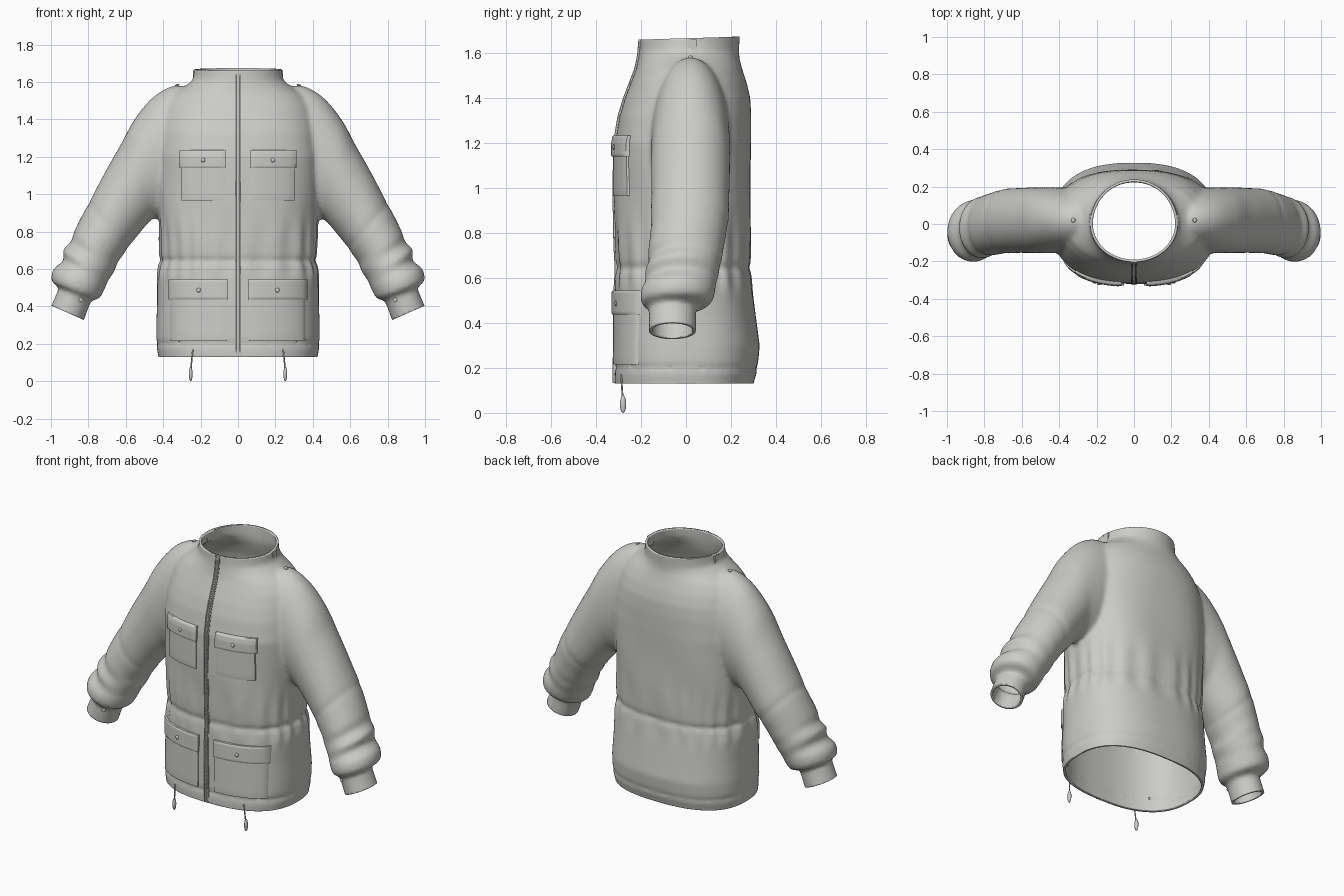
import bpy, bmesh, math
from mathutils import Vector, Matrix

cube = bpy.data.objects.get("Cube")
if cube:
    bpy.data.objects.remove(cube)

cloth = bpy.data.materials.new("grey_cloth")
cloth.use_nodes = True
GREY = (0.6, 0.6, 0.58, 1)
cloth.diffuse_color = GREY
cloth.node_tree.nodes["Principled BSDF"].inputs["Base Color"].default_value = GREY


def finish(name, bm, angle=40):
    bmesh.ops.recalc_face_normals(bm, faces=bm.faces[:])
    mesh = bpy.data.meshes.new(name)
    bm.to_mesh(mesh)
    bm.free()
    mesh.materials.append(cloth)
    ob = bpy.data.objects.new(name, mesh)
    bpy.context.collection.objects.link(ob)
    smooth(ob, angle)
    return ob


def smooth(ob, angle):
    bpy.ops.object.select_all(action='DESELECT')
    ob.select_set(True)
    bpy.context.view_layer.objects.active = ob
    bpy.ops.object.shade_smooth_by_angle(angle=math.radians(angle))


def spline(rows, t):
    """Catmull-Rom sample of a table of rows, t in row units."""
    i = max(0, min(int(t), len(rows) - 2))
    f = t - i
    a, b, c, d = (rows[max(0, min(k, len(rows) - 1))] for k in range(i - 1, i + 3))
    return [q + f * (r - p + f * (2 * p - 5 * q + 4 * r - s + f * (3 * (q - r) + s - p))) / 2
            for p, q, r, s in zip(a, b, c, d)]


def loft(bm, rings):
    loops = [[bm.verts.new(p) for p in ring] for ring in rings]
    n = len(loops[0])
    for lo, hi in zip(loops, loops[1:]):
        for i in range(n):
            bm.faces.new((lo[i], lo[(i + 1) % n], hi[(i + 1) % n], hi[i]))
    bm.faces.new(loops[0])
    bm.faces.new(loops[-1])


# Torso sections: height, half width, front depth, back depth, squareness
TORSO = [(.06, .42, .31, .29, 2.5), (.13, .425, .318, .30, 2.5), (.19, .437, .318, .318, 2.5),
         (.30, .437, .316, .328, 2.5), (.42, .432, .315, .312, 2.5), (.56, .432, .313, .294, 2.5),
         (.64, .418, .308, .284, 2.5), (.74, .42, .314, .286, 2.5), (.95, .428, .318, .288, 2.5),
         (1.2, .44, .316, .290, 2.5), (1.32, .43, .296, .290, 2.4), (1.40, .415, .272, .286, 2.3),
         (1.47, .395, .245, .270, 2.2), (1.53, .355, .222, .25, 2.1), (1.575, .285, .212, .238, 2),
         (1.61, .242, .207, .236, 2), (1.66, .234, .204, .238, 2), (1.74, .232, .204, .240, 2)]


def section(z):
    for i in range(len(TORSO) - 1):
        z0, z1 = TORSO[i][0], TORSO[i + 1][0]
        if z <= z1:
            f = (z - z0) / (z1 - z0)
            return [a + f * (b - a) for a, b in zip(TORSO[i], TORSO[i + 1])][1:]
    return TORSO[-1][1:]


def front_y(x, z):
    w, front, _, n = section(z)
    return -front * max(0, 1 - abs(x / w) ** n) ** (1 / n)


def bump(z, centre, width):
    return math.exp(-((z - centre) / width) ** 2)


def torso_ring(z):
    w, front, back, n = section(z)
    ring = []
    for i in range(160):
        a = 2 * math.pi * i / 160
        c, s = math.cos(a), math.sin(a)
        # gathers at the waist, seam grooves and soft cloth folds
        k = 1 + .014 * math.sin(21 * a + 2 * math.sin(3 * a)) * (bump(z, .60, .06) + bump(z, .74, .12))
        k -= .035 * bump(z, .645, .012) + .022 * bump(z, .20, .010)
        k += .010 * math.sin(5 * a + 9 * z) * bump(z, .95, .25)
        x = k * w * math.copysign(abs(c) ** (2 / n), c)
        y = k * (back if s > 0 else front) * math.copysign(abs(s) ** (2 / n), s)
        ring.append((x, y, z))
    return ring


# Sleeve sections: upper x, upper z, lower x, lower z, front y, back y
SLEEVE = [(.20, 1.54, .25, 1.05, -.13, .17), (.32, 1.582, .32, .93, -.15, .19),
          (.44, 1.53, .39, .875, -.155, .195), (.55, 1.405, .45, .87, -.155, .195),
          (.63, 1.26, .49, .835, -.155, .195), (.72, 1.10, .54, .775, -.155, .192),
          (.80, .95, .59, .71, -.158, .185), (.875, .80, .64, .64, -.168, .165),
          (.895, .745, .655, .60, -.165, .155), (.935, .70, .68, .56, -.182, .148),
          (.935, .645, .70, .525, -.180, .135), (.985, .60, .715, .49, -.20, .13),
          (.998, .54, .74, .445, -.198, .11), (.96, .50, .782, .43, -.168, .05),
          (.968, .475, .795, .405, -.165, .045), (.995, .41, .822, .33, -.165, .045),
          (1.025, .34, .85, .26, -.165, .045)]


def sleeve_ring(t, side):
    ux, uz, lx, lz, y0, y1 = spline(SLEEVE, t)
    ring = []
    for i in range(56):
        a = 2 * math.pi * i / 56
        c, s = math.cos(a), math.sin(a)
        k = 1 + .012 * math.sin(2 * a + 3.1 * t) * bump(t, 8, 3) - .03 * bump(t, 6, .12)
        ring.append((side * ((ux + lx) / 2 + k * c * (ux - lx) / 2),
                     (y0 + y1) / 2 + k * s * (y1 - y0) / 2,
                     (uz + lz) / 2 + k * c * (uz - lz) / 2))
    return ring


# Jacket body: torso and sleeves fused into one skin, opened and thickened
bm = bmesh.new()
loft(bm, [torso_ring(.06 + .01 * i) for i in range(169)])
steps = 6 * (len(SLEEVE) - 1)
for side in (1, -1):
    loft(bm, [sleeve_ring(i / 6, side) for i in range(steps + 1)])
body = finish("jacket_body", bm)
remesh = body.modifiers.new("fuse", 'REMESH')
remesh.mode = 'VOXEL'
remesh.voxel_size = .0125
soften = body.modifiers.new("soften", 'SMOOTH')
soften.iterations = 5
fused = bpy.data.meshes.new_from_object(body.evaluated_get(bpy.context.evaluated_depsgraph_get()))
body.modifiers.clear()
bm = bmesh.new()
bm.from_mesh(fused)


def cut(point, normal, keep):
    verts = [v for v in bm.verts if keep(v.co)]
    edges = {e for v in verts for e in v.link_edges}
    faces = {f for v in verts for f in v.link_faces}
    bmesh.ops.bisect_plane(bm, geom=list(verts) + list(edges) + list(faces), plane_co=point,
                           plane_no=normal, clear_outer=True)


cut((0, 0, .13), (0, 0, -1), lambda c: c.z < .25 and abs(c.x) < .6)
cut((0, 0, 1.667), (0, -.03, 1), lambda c: c.z > 1.6)
for side in (1, -1):
    cut((side * .909, 0, .365), (side * .4, 0, -.917), lambda c: c.x * side > .7 and c.z < .48)
bm.to_mesh(fused)
bm.free()
body.data = fused
if not fused.materials:
    fused.materials.append(cloth)
shell = body.modifiers.new("cloth_thickness", 'SOLIDIFY')
shell.thickness = .014
shell.offset = -1
smooth(body, 50)


# Panels that follow the curve of the front
def panel(name, x0, x1, z0, z1, thick, nx=14, nz=14):
    bm = bmesh.new()
    bmesh.ops.create_grid(bm, x_segments=nx, y_segments=nz, size=.5)
    for v in bm.verts:
        u, w = v.co.x, v.co.y
        x, z = x0 + (u + .5) * (x1 - x0), z0 + (w + .5) * (z1 - z0)
        edge = max(abs(u), abs(w)) > .499
        v.co = (x, front_y(x, z) - thick * (.75 if edge else 1), z)
    rim = [e for e in bm.edges if e.is_boundary]
    new = bmesh.ops.extrude_edge_only(bm, edges=rim)["geom"]
    bmesh.ops.translate(bm, verts=[g for g in new if isinstance(g, bmesh.types.BMVert)],
                        vec=(0, thick + .006, 0))
    return finish(name, bm, 50)


def snap(name, at, direction, radius=.012):
    bm = bmesh.new()
    turn = Vector(direction).to_track_quat('Z', 'Y').to_matrix().to_4x4()
    bmesh.ops.create_uvsphere(bm, u_segments=16, v_segments=8, radius=radius,
                              matrix=Matrix.Translation(at) @ turn @ Matrix.Diagonal((1, 1, .5, 1)))
    finish(name, bm, 60)


def cord(name, points, radius):
    curve = bpy.data.curves.new(name, 'CURVE')
    curve.dimensions = '3D'
    curve.bevel_depth = radius
    curve.use_fill_caps = True
    line = curve.splines.new('POLY')
    line.points.add(len(points) - 1)
    for p, co in zip(line.points, points):
        p.co = (*co, 1)
    curve.materials.append(cloth)
    bpy.context.collection.objects.link(bpy.data.objects.new(name, curve))


for side, word in ((1, "left"), (-1, "right")):
    # Chest and hip pockets: inner x, outer x, bottom, top, flap bottom
    for kind, a, b, z0, z1, flap in (("chest", .07, .303, .965, 1.225, 1.14),
                                     ("hip", .058, .362, .215, .535, .438)):
        panel(f"{word}_{kind}_pocket", *sorted((side * a, side * b)), z0, z1, .009)
        panel(f"{word}_{kind}_flap", *sorted((side * (a - .004), side * (b + .01))), flap, z1 + .01, .019)
        x, z = side * (a + b) / 2, (flap + z1) / 2
        snap(f"{word}_{kind}_snap", (x, front_y(x, z) - .02, z), (0, -1, 0))
    snap(f"{word}_shoulder_snap", (side * .325, .02, 1.583), (side * .3, 0, 1))
    snap(f"{word}_cuff_snap", (side * .84, -.155, .435), (-side * .3, -1, 0))
    # Hem drawcord with its toggle
    cord(f"{word}_drawcord", [(side * .242, -.288, .17), (side * .248, -.285, .11),
                              (side * .252, -.28, .05)], .004)
    bm = bmesh.new()
    bmesh.ops.create_uvsphere(bm, u_segments=12, v_segments=10, radius=1, matrix=Matrix.Translation(
        (side * .253, -.28, .039)) @ Matrix.Diagonal((.010, .014, .039, 1)))
    finish(f"{word}_toggle", bm, 60)
    # Collar side tab
    bm = bmesh.new()
    bmesh.ops.create_cube(bm, size=1, matrix=Matrix.Translation((side * .232, .03, 1.632))
                          @ Matrix.Diagonal((.016, .04, .06, 1)))
    finish(f"{word}_collar_tab", bm)

# Zip: tape, raised rails and teeth
panel("zip_tape", -.016, .016, .132, 1.662, .003, 4, 90)
for side, word in ((1, "left"), (-1, "right")):
    panel(f"{word}_zip_rail", side * .011 - .003, side * .011 + .003, .132, 1.662, .009, 2, 90)
bm = bmesh.new()
for i in range(110):
    z = .14 + i * .0138
    x = .002 if i % 2 else -.002
    bmesh.ops.create_cube(bm, size=1, matrix=Matrix.Translation((x, front_y(0, z) - .003, z))
                          @ Matrix.Diagonal((.009, .010, .008, 1)))
finish("zip_teeth", bm)
